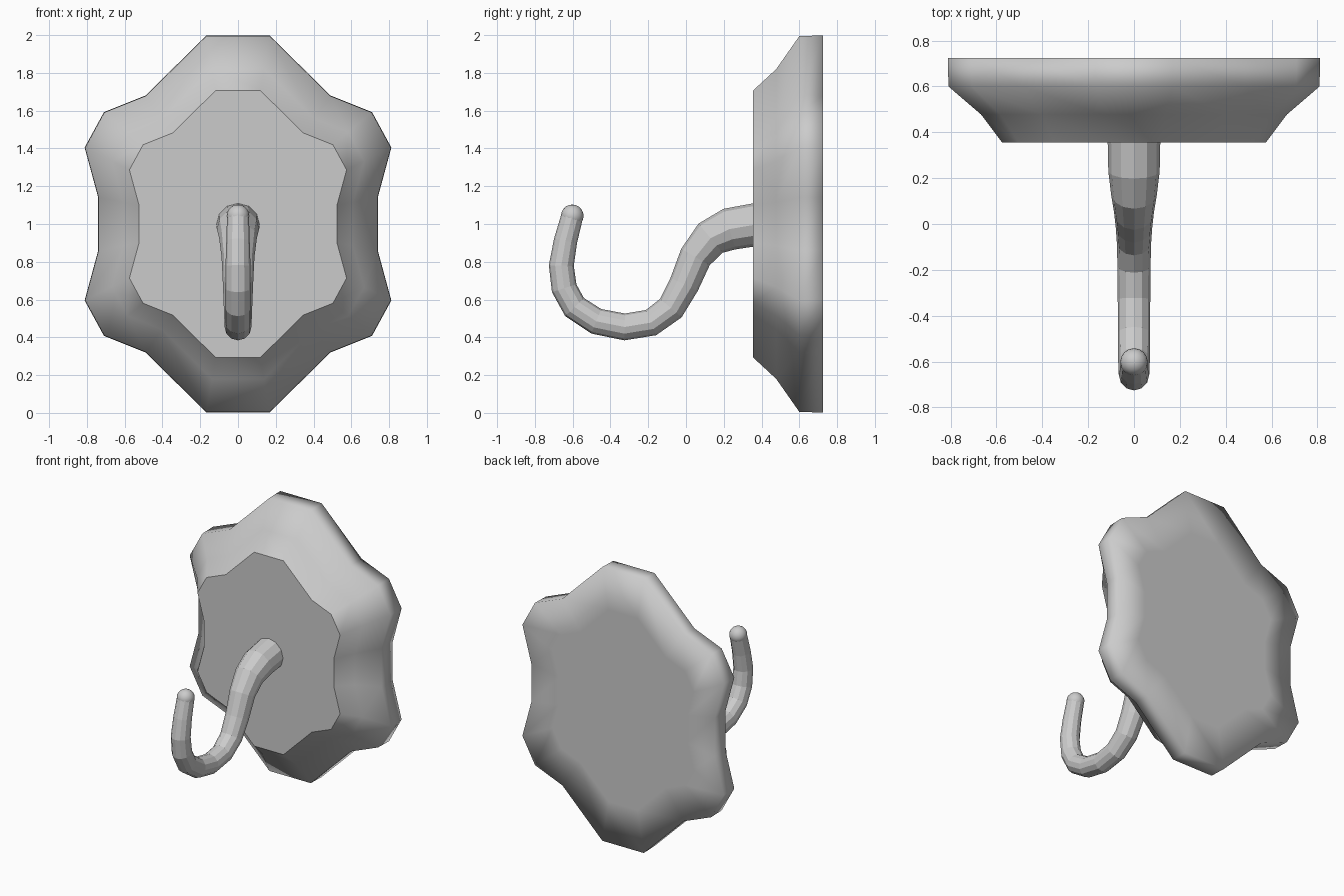
import bpy, bmesh, math
from mathutils import Vector

if "Cube" in bpy.data.objects:
    bpy.data.objects.remove(bpy.data.objects["Cube"])


def finish(name, bm):
    bmesh.ops.recalc_face_normals(bm, faces=bm.faces[:])
    mesh = bpy.data.meshes.new(name)
    bm.to_mesh(mesh)
    bm.free()
    obj = bpy.data.objects.new(name, mesh)
    bpy.context.collection.objects.link(obj)
    return obj


def bridge(bm, a, b):
    n = len(a)
    return [bm.faces.new((a[i], a[(i + 1) % n], b[(i + 1) % n], b[i])) for i in range(n)]


# Scalloped wall plate: one quarter of the outline, mirrored twice
quarter = [(0.74, 0.14), (0.812, 0.405), (0.71, 0.592), (0.49, 0.68), (0.167, 0.998)]
half = quarter + [(-x, z) for x, z in reversed(quarter)]
outline = half + [(x, -z) for x, z in reversed(half)]
levels = [(0.355, 0.708), (0.478, 0.822), (0.60, 0.997), (0.725, 1.0), (0.725, 0.7)]

bm = bmesh.new()
rings = [[bm.verts.new((x * s, y, 1 + z * s)) for x, z in outline] for y, s in levels]
for a, b in zip(rings, rings[1:]):
    bridge(bm, a, b)
back = bm.faces.new(rings[-1])
front = bm.faces.new(rings[0])
for f in bm.faces:
    f.smooth = f is not front
for e in front.edges:
    e.smooth = False
finish("wall_plate", bm)

# Hook: tapered tube swept along an S path (y, z, radius)
path = [(0.37, 0.997, 0.115), (0.23, 0.973, 0.112), (0.13, 0.925, 0.10),
        (0.05, 0.825, 0.087), (-0.01, 0.68, 0.08), (-0.08, 0.555, 0.075),
        (-0.185, 0.478, 0.072), (-0.325, 0.455, 0.071), (-0.475, 0.485, 0.07),
        (-0.59, 0.56, 0.069), (-0.645, 0.66, 0.068), (-0.66, 0.78, 0.066),
        (-0.638, 0.91, 0.062), (-0.603, 1.04, 0.058)]
SIDES = 12
bm = bmesh.new()
rings = []
for i, (y, z, r) in enumerate(path):
    p, q = path[max(i - 1, 0)], path[min(i + 1, len(path) - 1)]
    t = Vector((0, q[0] - p[0], q[1] - p[1])).normalized()
    if i == 0:
        t = Vector((0, -1, 0))
    n = Vector((0, -t.z, t.y))
    ring = []
    for k in range(SIDES):
        a = 2 * math.pi * k / SIDES
        ring.append(bm.verts.new(Vector((0, y, z)) + n * r * math.sin(a)
                                 + Vector((1, 0, 0)) * r * math.cos(a)))
    rings.append(ring)
for a, b in zip(rings, rings[1:]):
    bridge(bm, a, b)
bm.faces.new(rings[0])
bm.faces.new(rings[-1])
finish("hook", bm)

# Rounded ball at the hook tip
bpy.ops.mesh.primitive_uv_sphere_add(segments=16, ring_count=10, radius=0.06,
                                     location=(0, -0.602, 1.043))
tip = bpy.context.object
tip.name = "hook_tip"
bpy.ops.object.shade_smooth()
